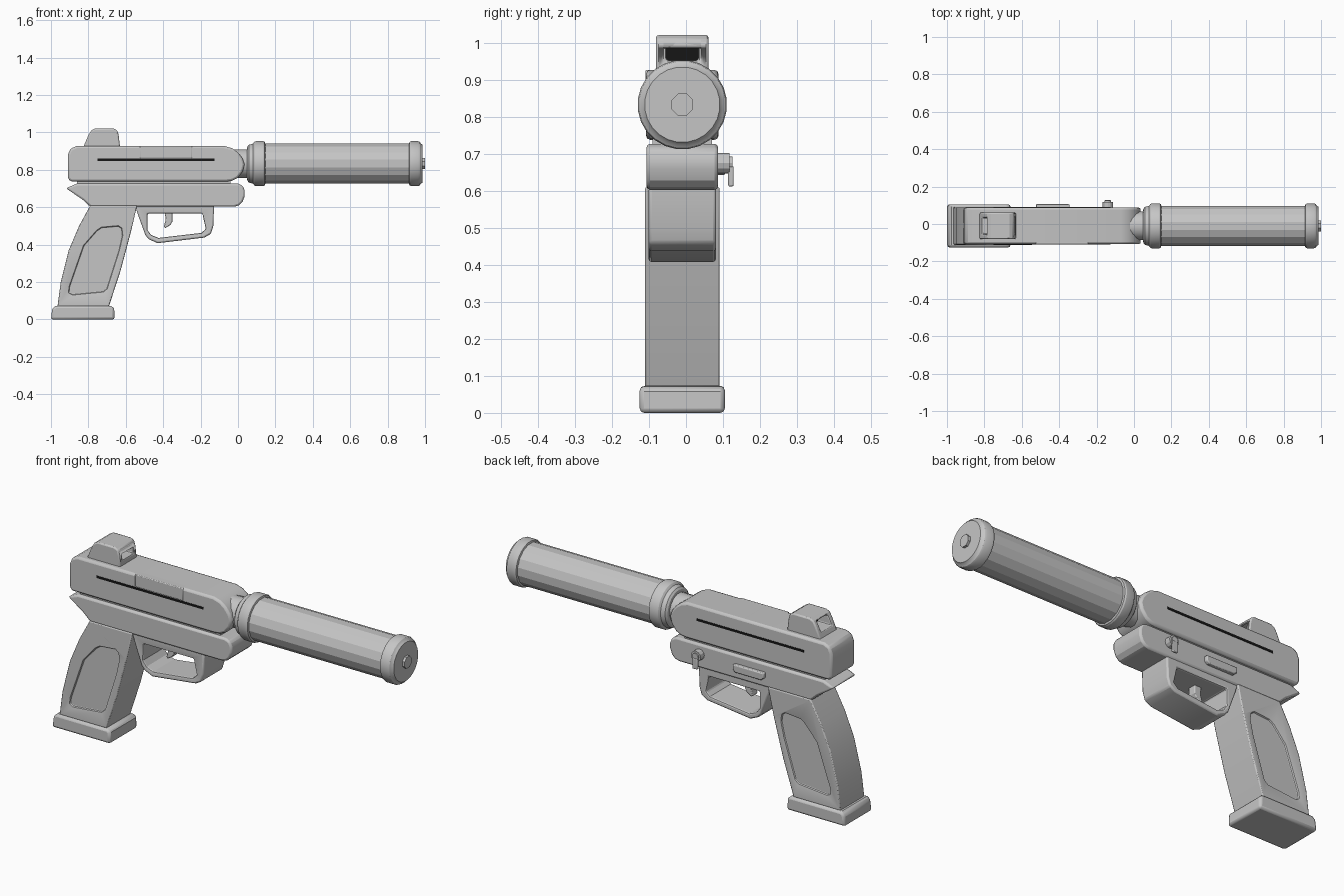
import bpy, bmesh, math

if "Cube" in bpy.data.objects:
    bpy.data.objects.remove(bpy.data.objects["Cube"])

YC = -0.01   # centre plane of the body
ZC = 0.833   # barrel axis height


def material(name, value):
    m = bpy.data.materials.new(name)
    m.diffuse_color = (value, value, value, 1)
    m.use_nodes = True
    m.node_tree.nodes["Principled BSDF"].inputs["Base Color"].default_value = m.diffuse_color
    return m


GREY = material("light grey", 0.56)
BLACK = material("black", 0.008)


def make_object(name, bm, mat):
    bmesh.ops.recalc_face_normals(bm, faces=bm.faces)
    mesh = bpy.data.meshes.new(name)
    bm.to_mesh(mesh)
    bm.free()
    mesh.materials.append(mat)
    ob = bpy.data.objects.new(name, mesh)
    bpy.context.collection.objects.link(ob)
    return ob


def add_bevel(ob, width, segments=2):
    b = ob.modifiers.new("bevel", "BEVEL")
    b.width, b.segments, b.limit_method = width, segments, "ANGLE"
    b.angle_limit = math.radians(40)


def plate(name, pts, y0, y1, bevel=0, mat=GREY, segments=2):
    """Side profile (x, z) extruded from y0 to y1."""
    bm = bmesh.new()
    face = bm.faces.new([bm.verts.new((x, y0, z)) for x, z in pts])
    ext = bmesh.ops.extrude_face_region(bm, geom=[face])
    moved = [v for v in ext["geom"] if isinstance(v, bmesh.types.BMVert)]
    bmesh.ops.translate(bm, verts=moved, vec=(0, y1 - y0, 0))
    ob = make_object(name, bm, mat)
    if bevel:
        add_bevel(ob, bevel, segments)
    return ob


def slab(name, pts, half, bevel=0, mat=GREY):
    return plate(name, pts, YC - half, YC + half, bevel, mat)


def rect(x0, x1, z0, z1):
    return [(x0, z0), (x1, z0), (x1, z1), (x0, z1)]


def cut(ob, cutter):
    cutter.hide_render = True
    cutter.hide_viewport = True
    b = ob.modifiers.new("cut", "BOOLEAN")
    b.operation, b.solver, b.object = "DIFFERENCE", "EXACT", cutter


def lathe(name, profile, sides):
    """Revolve (x, radius) points around the barrel axis."""
    bm = bmesh.new()
    rings = []
    for x, r in profile:
        rings.append([bm.verts.new((x, YC + r * math.cos(2 * math.pi * (i + .5) / sides),
                                    ZC + r * math.sin(2 * math.pi * (i + .5) / sides)))
                      for i in range(sides)])
    for a, b in zip(rings, rings[1:]):
        for i in range(sides):
            j = (i + 1) % sides
            bm.faces.new((a[i], a[j], b[j], b[i]))
    bm.faces.new(rings[0])
    bm.faces.new(rings[-1])
    return make_object(name, bm, GREY)


def disc(name, x, z, r, y0, y1, sides=12):
    pts = [(x + r * math.cos(2 * math.pi * i / sides), z + r * math.sin(2 * math.pi * i / sides))
           for i in range(sides)]
    return plate(name, pts, y0, y1)


# Slide
slab("slide", [(-.91, .755), (-.91, .88), (-.897, .912), (-.865, .927), (-.07, .927),
               (-.03, .915), (.0, .893), (.024, .862), (.035, .83), (.026, .792),
               (.0, .758), (-.03, .742), (-.06, .738), (-.895, .738)], .098, .016)
slab("slide_rail", rect(-.86, -.04, .70, .76), .08)
plate("ejection_port_cover", rect(-.525, -.245, .862, .927), YC - .1, YC - .06, .004)
for side, s in (("front", -1), ("back", 1)):
    y = YC + s * .098
    plate("slide_slot_" + side, rect(-.75, -.125, .848, .860), y - .002, y + .002, mat=BLACK)

# Frame with pointed tail
slab("frame", [(-.92, .702), (-.86, .727), (.0, .727), (.025, .715), (.036, .69),
               (.036, .66), (.024, .628), (.005, .61), (-.02, .603), (-.79, .603),
               (-.83, .64)], .097, .01)

# Trigger guard, cut through
guard = slab("trigger_guard", [(-.55, .61), (-.535, .56), (-.495, .45), (-.475, .428),
                               (-.43, .408), (-.18, .438), (-.145, .458), (-.132, .50),
                               (-.128, .61)], .091)
cut(guard, slab("guard_cutter", [(-.483, .567), (-.485, .48), (-.465, .452), (-.425, .436),
                                 (-.195, .463), (-.172, .485), (-.185, .54), (-.19, .567)], .3))
add_bevel(guard, .008)
slab("trigger", [(-.392, .59), (-.35, .59), (-.35, .525), (-.362, .505), (-.39, .488),
                 (-.397, .497), (-.387, .53)], .022, .004)

# Grip with recessed panels and base
grip = slab("grip", [(-.79, .61), (-.54, .61), (-.572, .47), (-.628, .26), (-.69, .07),
                     (-.965, .07), (-.948, .20), (-.905, .37), (-.85, .50)], .101)
panel = [(-.755, .475), (-.73, .492), (-.64, .50), (-.622, .488), (-.617, .45),
         (-.635, .37), (-.70, .165), (-.72, .148), (-.885, .132), (-.905, .142),
         (-.902, .175), (-.825, .395)]
for side, s in (("front", -1), ("back", 1)):
    y0, y1 = sorted((YC + s * .091, YC + s * .2))
    cut(grip, plate("panel_cutter_" + side, panel, y0, y1))
add_bevel(grip, .008)
slab("magazine_base", [(-1, 0), (-.66, 0), (-.662, .058), (-.675, .073), (-.975, .073),
                       (-.993, .06)], .115, .012)

# Rear sight with window
sight = slab("rear_sight", [(-.83, .915), (-.80, .985), (-.785, 1.01), (-.765, 1.021),
                            (-.665, 1.021), (-.645, 1.01), (-.638, .985), (-.63, .915)], .071)
cut(sight, slab("sight_cutter", rect(-1, -.5, .953, 1.003), .044))
add_bevel(sight, .007)
slab("sight_window", rect(-.732, -.728, .948, 1.008), .05, mat=BLACK)

# Controls on the back side
plate("slide_stop", [(-.525, .655), (-.51, .643), (-.36, .643), (-.345, .655),
                     (-.345, .683), (-.525, .683)], .07, .106, .005)
disc("latch_pin", -.14, .675, .028, .07, .118)
disc("latch_cap", -.14, .675, .018, .11, .125)
plate("latch_lever", rect(-.155, -.125, .612, .667), .114, .129, .004)

# Barrel neck and muffler tube
lathe("barrel_neck", [(-.04, .078), (.06, .078)], 16)
lathe("tube_rear_ring", [(.048, .075), (.05, .092), (.058, .102), (.08, .108), (.088, .118),
                         (.095, .121), (.135, .121), (.143, .117), (.147, .105)], 24)
lathe("tube_body", [(.12, .109), (.95, .109)], 16)
lathe("tube_front_ring", [(.913, .105), (.917, .117), (.925, .121), (.963, .121),
                          (.972, .117), (.978, .108), (.987, .102), (.987, .09)], 24)
lathe("muzzle_disc", [(.97, .032), (1.0, .032)], 8)

# Smooth the rounded edges while keeping corners sharp
for ob in bpy.context.scene.objects:
    ob.select_set(False)
for ob in list(bpy.context.scene.objects):
    if ob.name != "tube_body" and not ob.hide_render:
        bpy.context.view_layer.objects.active = ob
        ob.select_set(True)
        bpy.ops.object.shade_smooth_by_angle(angle=math.radians(25))
        ob.select_set(False)
